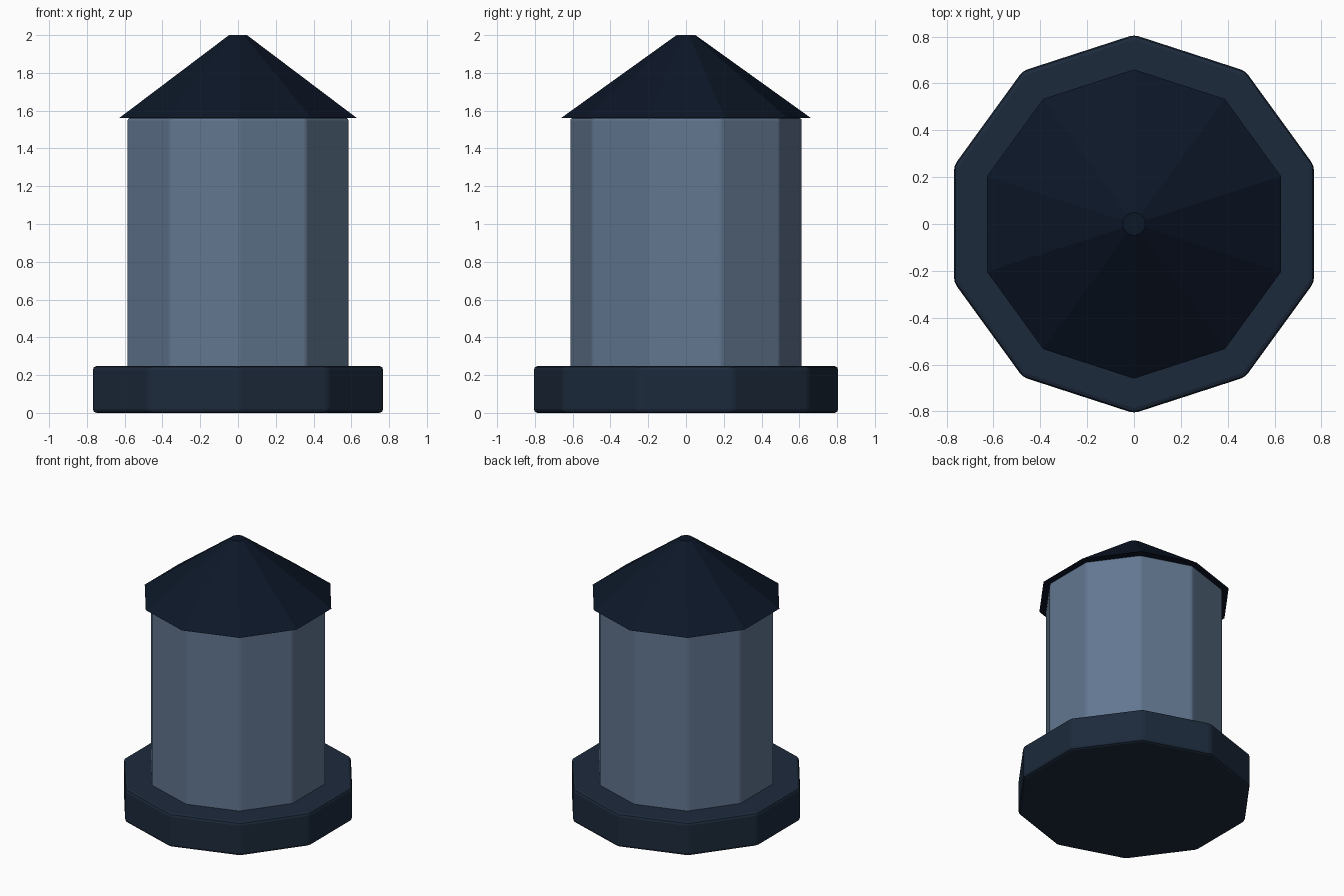
import bpy
import math

if "Cube" in bpy.data.objects:
    bpy.data.objects.remove(bpy.data.objects["Cube"])

SIDES = 10


def material(name, rgb):
    m = bpy.data.materials.new(name)
    m.diffuse_color = (*[(c / 255) ** 2.2 for c in rgb], 1)
    m.use_nodes = True
    m.node_tree.nodes["Principled BSDF"].inputs["Base Color"].default_value = m.diffuse_color
    return m


def decagon(name, r_bottom, r_top, z0, z1, mat, bevel=0.0):
    # Ten-sided prism or frustum with a corner pointing along y
    bpy.ops.mesh.primitive_cone_add(vertices=SIDES, radius1=r_bottom, radius2=r_top,
                                    depth=z1 - z0, location=(0, 0, (z0 + z1) / 2))
    ob = bpy.context.object
    ob.name = name
    ob.data.materials.append(mat)
    # Make sure a corner lies on the y axis
    v = max(ob.data.vertices, key=lambda p: p.co.y).co
    ob.rotation_euler.z = math.pi / 2 - math.atan2(v.y, v.x)
    if bevel:
        mod = ob.modifiers.new("soft_edges", 'BEVEL')
        mod.width = bevel
        mod.segments = 2
        mod.limit_method = 'ANGLE'
        mod.angle_limit = math.radians(30)
    return ob


# Plinth, tower wall and pointed roof
decagon("base", 0.808, 0.808, 0.0, 0.248, material("base_dark", (34, 46, 62)), 0.02)
decagon("tower_body", 0.614, 0.614, 0.23, 1.562, material("body_slate", (98, 118, 143)), 0.013)
decagon("roof", 0.66, 0.05, 1.562, 2.0, material("roof_navy", (20, 29, 44)))
